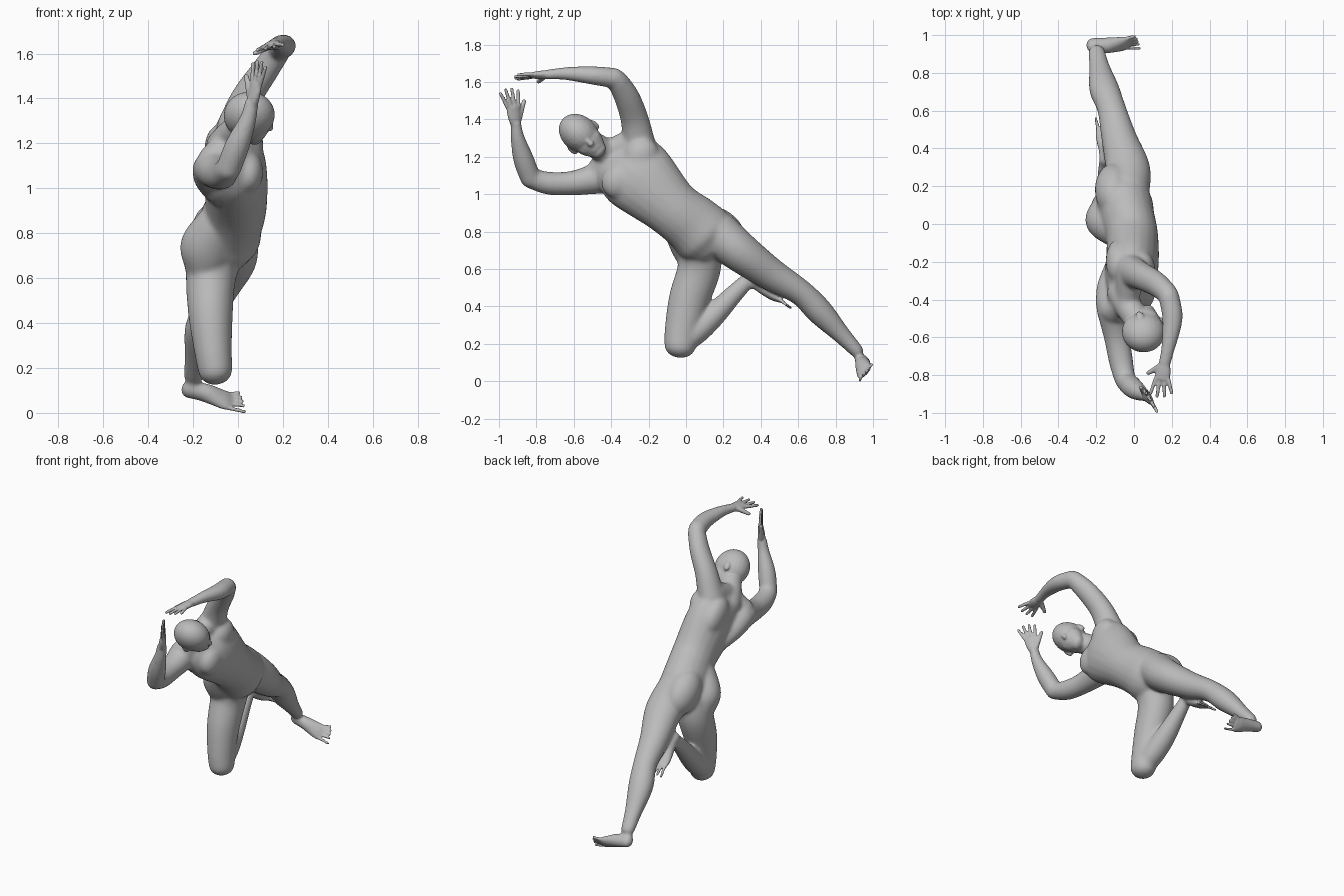
import bpy
import bmesh
import math
from mathutils import Vector, Matrix

if "Cube" in bpy.data.objects:
    bpy.data.objects.remove(bpy.data.objects["Cube"], do_unlink=True)

# Torso frame: chest direction, the figure's left, and up along the spine
CHEST = Vector((1, 0, 0))
LEFT = Vector((0, .66, .75)).normalized()
UP = CHEST.cross(LEFT)
SIDES = 20
bm = bmesh.new()


def ring(centre, side, front, a, b):
    verts = []
    for k in range(SIDES):
        t = math.tau * k / SIDES
        verts.append(bm.verts.new(centre + side * a * math.cos(t) + front * b * math.sin(t)))
    return verts


def smooth_path(points, steps=5):
    """Catmull-Rom interpolation of positions and radii together."""
    pts = [Vector(p) for p in points]
    pts = [pts[0] * 2 - pts[1]] + pts + [pts[-1] * 2 - pts[-2]]
    out = []
    for i in range(1, len(pts) - 2):
        p, q, r, s = pts[i - 1:i + 3]
        for k in range(steps):
            t = k / steps
            out.append((q * 2 + (r - p) * t + (p * 2 - q * 5 + r * 4 - s) * t * t
                        + (q * 3 - p - r * 3 + s) * t ** 3) / 2)
    return out + [pts[-2]]


def limb(side, points, dome=.8):
    """Elliptical tube; each point is x, y, z, half width along side, half depth."""
    path = smooth_path(points)
    side = Vector(side)
    rings = []
    last = len(path) - 1
    for i, p in enumerate(path):
        centre = Vector(p[:3])
        tan = (Vector(path[min(i + 1, last)][:3]) - Vector(path[max(i - 1, 0)][:3])).normalized()
        s = (side - tan * side.dot(tan)).normalized()
        f = tan.cross(s)
        a, b = p[3], p[4]
        caps = [0]
        if i == 0:
            caps = [-80, -55, -28, 0]
        elif i == last:
            caps = [0, 28, 55, 80]
        for deg in caps:
            ang = math.radians(deg)
            c = math.cos(ang)
            shift = tan * math.sin(ang) * min(a, b) * dome
            rings.append(ring(centre + shift, s, f, a * c, b * c))
    for r1, r2 in zip(rings, rings[1:]):
        for k in range(SIDES):
            n = (k + 1) % SIDES
            bm.faces.new((r1[k], r1[n], r2[n], r2[k]))
    bm.faces.new(rings[0][::-1])
    bm.faces.new(rings[-1])


def blob(centre, radii, axes=(CHEST, LEFT, UP)):
    """Ellipsoid with its radii along the three given axes."""
    cols = [ax * r for ax, r in zip(axes, radii)]
    m = Matrix(cols).transposed().to_4x4()
    m.translation = Vector(centre)
    bmesh.ops.create_uvsphere(bm, u_segments=24, v_segments=16, radius=1, matrix=m)


def digits(base, tip, lateral, offsets, reach, radius, fan):
    """Row of fingers or toes spread along the lateral direction."""
    base, tip = Vector(base), Vector(tip)
    for o, r in zip(offsets, reach):
        start = base + lateral * o
        end = start + (tip - base) * r + lateral * o * fan
        limb(lateral, [(*start, radius, radius), (*end, radius * .8, radius * .8)])


def hand(wrist, knuckle, tip, thumb, lateral):
    lateral = Vector(lateral).normalized()
    wrist, knuckle = Vector(wrist), Vector(knuckle)
    mid = wrist.lerp(knuckle, .5)
    limb(lateral, [(*wrist, .028, .024), (*mid, .039, .022), (*knuckle, .042, .016)])
    digits(knuckle, tip, lateral, (-.034, -.012, .011, .034), (.9, 1, .95, .75), .0115, .7)
    root = wrist.lerp(knuckle, .3) - lateral * .02
    limb(lateral, [(*root, .019, .018), (*Vector(thumb), .011, .011)])


def foot(points, toe_tip, lateral):
    lateral = Vector(lateral).normalized()
    limb(lateral, points)
    digits(points[-1][:3], toe_tip, lateral, (-.039, -.013, .008, .027, .045),
           (1.1, 1, .9, .8, .65), .0095, .25)


# Torso
limb(LEFT, [(-.03, -.38, 1.22, .12, .07), (-.015, -.33, 1.16, .185, .115),
            (.005, -.25, 1.09, .203, .14), (.01, -.08, .93, .157, .138),
            (-.015, .035, .84, .163, .143), (-.03, .1, .78, .17, .148),
            (-.035, .145, .735, .145, .12)], .5)
# Chest muscles, shoulder blades and flank
for s in (-1, 1):
    blob(Vector((.065, -.3, 1.14)) + LEFT * s * .09, (.066, .1, .09))
    blob(Vector((-.07, -.26, 1.1)) + LEFT * s * .095, (.062, .09, .13))
limb(LEFT, [(-.05, -.23, .99, .06, .09), (-.08, -.34, 1.05, .08, .1), (-.1, -.43, 1.09, .08, .088)])
# Seat
limb(CHEST, [(-.07, -.03, .84, .1, .1), (-.115, .02, .74, .125, .11), (-.125, .06, .66, .1, .105)])
blob((-.09, .18, .8), (.1, .115, .16))

# Neck and slopes to the shoulders
limb(LEFT, [(-.05, -.36, 1.18, .085, .08), (-.01, -.44, 1.235, .07, .073),
            (.045, -.52, 1.28, .068, .07)])
limb(CHEST, [(-.02, -.42, 1.23, .06, .06), (0, -.28, 1.28, .075, .075)])
limb(CHEST, [(-.03, -.42, 1.21, .06, .06), (-.08, -.46, 1.12, .085, .075)])

# Head
tilt = math.radians(15)
FACE = CHEST * math.cos(tilt) - UP * math.sin(tilt)
CROWN = UP * math.cos(tilt) + CHEST * math.sin(tilt)
HEAD = Vector((.068, -.572, 1.325))
head_axes = (FACE, LEFT, CROWN)


def on_head(f, s, u):
    return HEAD + FACE * f + LEFT * s + CROWN * u


blob(HEAD, (.114, .095, .117), head_axes)
limb(LEFT, [(*on_head(.03, 0, -.02), .083, .076), (*on_head(.044, 0, -.08), .074, .064),
            (*on_head(.06, 0, -.132), .046, .038)])
limb(LEFT, [(*on_head(.101, 0, -.018), .011, .012), (*on_head(.113, 0, -.06), .017, .014)])
limb(CROWN, [(*on_head(.086, -.018, -.1), .012, .014), (*on_head(.086, .018, -.1), .012, .014)])
for s in (-1, 1):
    limb(CROWN, [(*on_head(.101, s * .015, .002), .013, .01),
                 (*on_head(.082, s * .055, .004), .013, .01)])
    blob(on_head(.062, s * .043, -.06), (.028, .028, .032), head_axes)
    blob(on_head(-.01, s * .092, -.035), (.021, .013, .033), head_axes)

# Raised left arm
limb(CHEST, [(0, -.25, 1.26, .083, .09), (.055, -.275, 1.4, .07, .076),
             (.135, -.317, 1.52, .062, .069), (.197, -.37, 1.61, .056, .058)])
limb(CHEST, [(.202, -.378, 1.62, .056, .056), (.222, -.5, 1.635, .055, .05),
             (.202, -.64, 1.645, .04, .036), (.18, -.74, 1.64, .03, .025)])
hand((.18, -.73, 1.64), (.167, -.82, 1.635), (.16, -.915, 1.625), (.092, -.79, 1.6), (1, -.1, .2))

# Bent right arm
limb(UP, [(-.09, -.45, 1.09, .088, .092), (-.072, -.6, 1.06, .067, .07),
          (-.05, -.73, 1.058, .062, .065), (-.03, -.825, 1.083, .056, .056)])
limb(LEFT, [(-.026, -.83, 1.08, .056, .056), (.015, -.87, 1.19, .056, .056),
            (.06, -.9, 1.3, .039, .04), (.08, -.91, 1.38, .027, .03)])
hand((.08, -.91, 1.37), (.1, -.925, 1.465), (.115, -.95, 1.565), (.055, -.865, 1.5), (.5, -.85, 0))

# Outstretched left leg
limb(LEFT, [(-.025, .17, .79, .12, .125), (-.015, .29, .69, .108, .12),
            (-.06, .45, .575, .089, .095), (-.1, .61, .477, .07, .076),
            (-.14, .715, .372, .072, .08), (-.165, .83, .25, .05, .056),
            (-.18, .915, .16, .038, .045)])
foot([(-.207, .945, .105, .037, .045), (-.13, .945, .09, .041, .042),
      (-.05, .952, .06, .05, .027), (-.015, .957, .05, .051, .014)],
     (.045, .96, .043), (0, .62, .78))

# Kneeling right leg
limb((0, 1, 0), [(-.08, .075, .72, .115, .125), (-.103, .07, .6, .116, .112),
                 (-.104, .017, .44, .11, .1), (-.093, -.02, .28, .095, .085),
                 (-.082, -.033, .185, .085, .077)])
limb(CHEST, [(-.085, -.02, .205, .066, .062), (-.1, .06, .27, .073, .069),
             (-.115, .15, .355, .068, .064), (-.125, .25, .46, .052, .052),
             (-.13, .32, .53, .04, .044)])
foot([(-.13, .33, .565, .036, .038), (-.13, .39, .52, .04, .04),
      (-.135, .46, .46, .049, .026), (-.135, .505, .433, .05, .014)],
     (-.135, .555, .395), (1, 0, 0))

# Fuse all parts into one smooth skin
bmesh.ops.recalc_face_normals(bm, faces=bm.faces)
mesh = bpy.data.meshes.new("body")
bm.to_mesh(mesh)
bm.free()
body = bpy.data.objects.new("body", mesh)
bpy.context.collection.objects.link(body)
bpy.context.view_layer.objects.active = body
body.select_set(True)
fuse = body.modifiers.new("fuse", "REMESH")
fuse.mode = "VOXEL"
fuse.voxel_size = .006
bpy.ops.object.modifier_apply(modifier="fuse")

# Blend muscles and joints strongly, but keep head, hands and feet crisp
crisp = [(HEAD + FACE * .04, .14), (Vector((.16, -.84, 1.63)), .12), (Vector((.1, -.93, 1.49)), .12),
         (Vector((-.03, .96, .06)), .1), (Vector((-.135, .5, .44)), .1)]
soft = body.vertex_groups.new(name="soft")
for v in body.data.vertices:
    edge = min((v.co - c).length - r for c, r in crisp)
    soft.add([v.index], min(1, max(0, edge / .05)), "REPLACE")
for name, rounds, group in (("relax", 4, ""), ("blend", 60, "soft")):
    mod = body.modifiers.new(name, "SMOOTH")
    mod.factor = .5
    mod.iterations = rounds
    mod.vertex_group = group
    bpy.ops.object.modifier_apply(modifier=name)

# Rest on the ground, centred
axes = [[v.co[i] for v in body.data.vertices] for i in range(3)]
low = Vector([min(c) for c in axes])
high = Vector([max(c) for c in axes])
body.data.transform(Matrix.Translation((-(low.x + high.x) / 2, -(low.y + high.y) / 2, -low.z)))

grey = bpy.data.materials.new("plain grey")
grey.use_nodes = True
grey.diffuse_color = (.5, .5, .5, 1)
grey.node_tree.nodes["Principled BSDF"].inputs["Base Color"].default_value = (.5, .5, .5, 1)
body.data.materials.clear()
body.data.materials.append(grey)
bpy.ops.object.shade_smooth()
